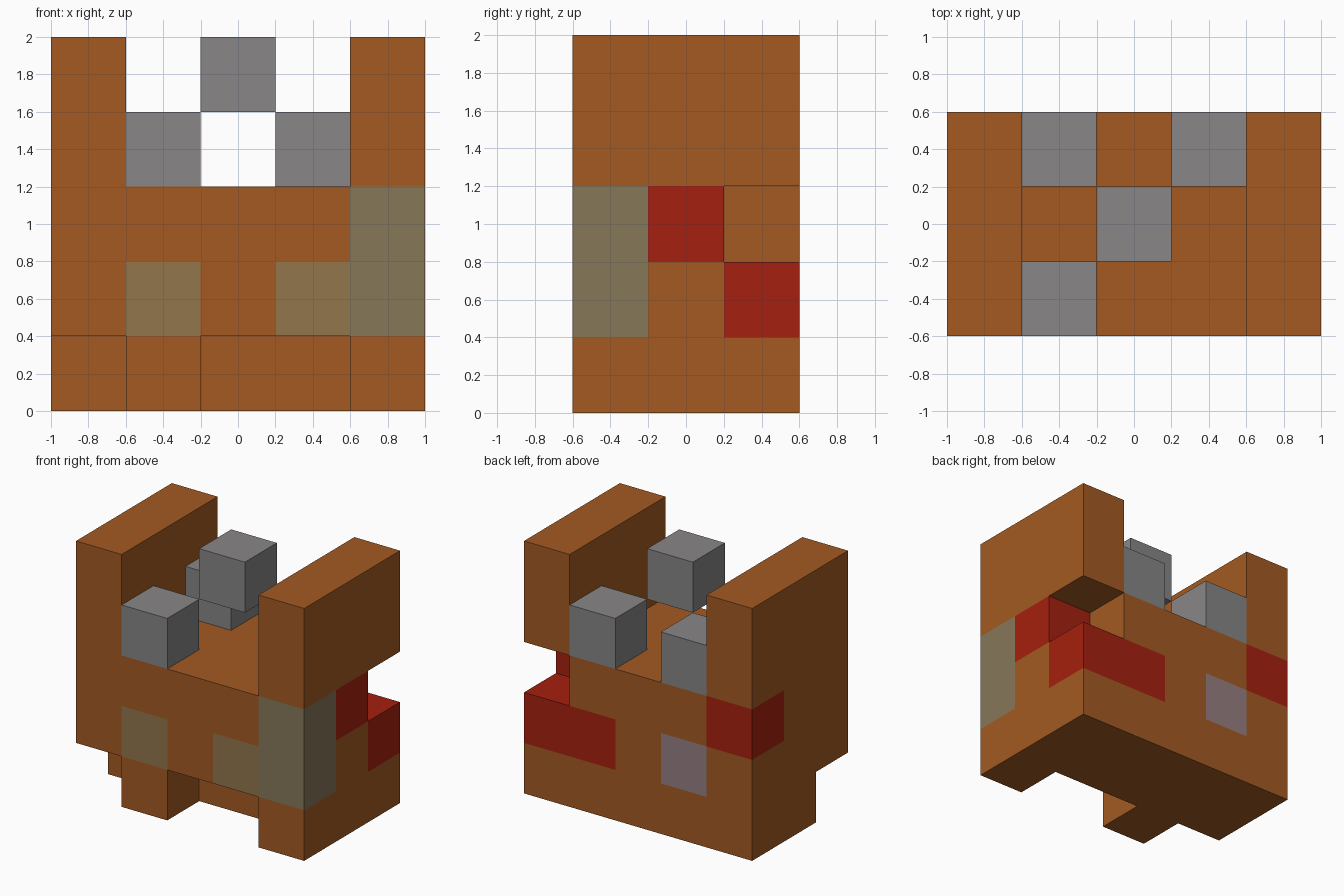
import bpy
import bmesh
from mathutils import Vector

cube = bpy.data.objects.get("Cube")
if cube:
    bpy.data.objects.remove(cube, do_unlink=True)

CELL = 0.4
NX, NY = 5, 3


def linear(c):
    c /= 255
    return c / 12.92 if c <= 0.04045 else ((c + 0.055) / 1.055) ** 2.4


def make_material(name, rgb):
    mat = bpy.data.materials.new(name)
    colour = [linear(c) for c in rgb] + [1.0]
    mat.use_nodes = True
    mat.diffuse_color = colour
    bsdf = mat.node_tree.nodes["Principled BSDF"]
    bsdf.inputs["Base Color"].default_value = colour
    bsdf.inputs["Roughness"].default_value = 0.9
    return mat


materials = {
    "orange": make_material("orange", (163, 90, 34)),
    "grey": make_material("grey", (136, 134, 135)),
    "red": make_material("red", (165, 32, 14)),
    "olive": make_material("olive", (134, 119, 89)),
    "tan": make_material("tan", (145, 118, 75)),
    "mauve": make_material("mauve", (150, 127, 130)),
}
names = list(materials)


def block(xs, ys, zs):
    return {(x, y, z) for x in xs for y in ys for z in zs}


# Each part is a set of grid cells: x to the model's left, y to the back, z up
parts = {
    "base": block(range(NX), range(NY), [0]) - block([0, 2, 3], [0], [0]),
    "body": block(range(NX), range(NY), [1, 2]) - {(4, 2, 2)},
    "left_wall": block([4], range(NY), [3, 4]),
    "right_wall": block([0], range(NY), [3, 4]),
    "front_grey_block": {(1, 0, 3)},
    "back_right_grey_block": {(1, 2, 3)},
    "back_left_grey_block": {(3, 2, 3)},
    "floating_grey_block": {(2, 1, 4)},
}
solid = set().union(*parts.values())

# Coloured cells of the body
painted = {
    "olive": block([4], [0], [1, 2]),
    "tan": block([1, 3], [0], [1]),
    "red": block([3, 4], [2], [1]) | {(4, 1, 2), (0, 2, 2)},
    "mauve": {(1, 2, 1)},
}


def cell_colour(part, cell):
    if "grey" in part:
        return "grey"
    return next((c for c, cells in painted.items() if cell in cells), "orange")


def build(part, cells):
    """Join the cells into one shell, keeping only the exposed faces."""
    bm = bmesh.new()
    for cell in sorted(cells):
        centre = Vector((cell[0] - (NX - 1) / 2,
                         cell[1] - (NY - 1) / 2,
                         cell[2] + 0.5)) * CELL
        for axis in range(3):
            for sign in (-1, 1):
                normal = Vector((0, 0, 0))
                normal[axis] = sign
                if tuple(int(a + b) for a, b in zip(cell, normal)) in solid:
                    continue
                u = Vector((0, 0, 0))
                u[(axis + 1) % 3] = 1
                v = normal.cross(u)
                corners = [normal - u - v, normal + u - v,
                           normal + u + v, normal - u + v]
                face = bm.faces.new(
                    [bm.verts.new(centre + p * CELL / 2) for p in corners])
                face.material_index = names.index(cell_colour(part, cell))
    bmesh.ops.remove_doubles(bm, verts=bm.verts, dist=0.001)
    mesh = bpy.data.meshes.new(part)
    bm.to_mesh(mesh)
    bm.free()
    for mat in materials.values():
        mesh.materials.append(mat)
    bpy.context.collection.objects.link(bpy.data.objects.new(part, mesh))


for part, cells in parts.items():
    build(part, cells)
